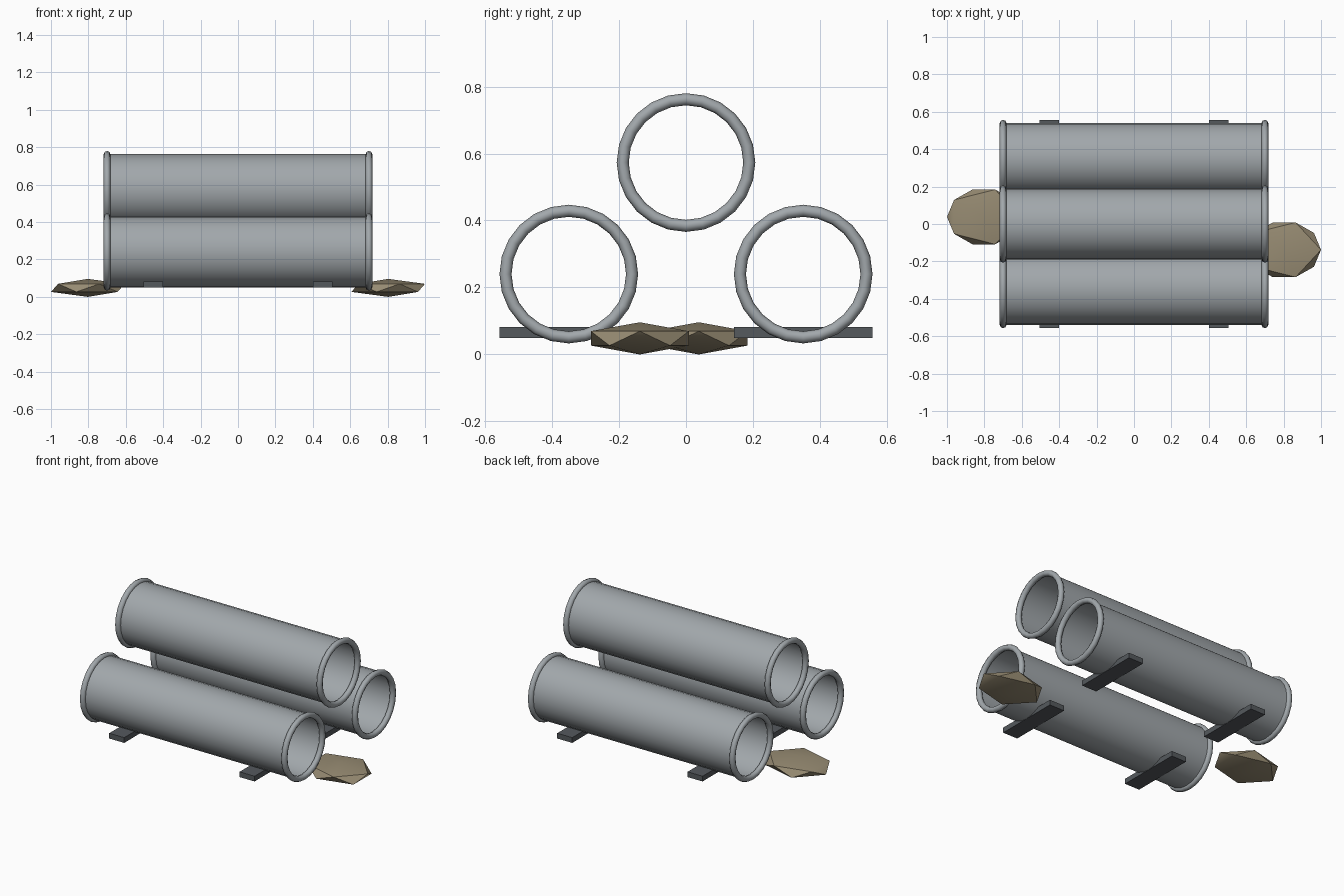
import bpy, math

if "Cube" in bpy.data.objects:
    bpy.data.objects.remove(bpy.data.objects["Cube"])

def material(name, rgb):
    m = bpy.data.materials.new(name)
    m.diffuse_color = (*rgb, 1)
    m.use_nodes = True
    m.node_tree.nodes["Principled BSDF"].inputs["Base Color"].default_value = m.diffuse_color
    return m

STEEL = material("steel", (0.36, 0.39, 0.41))
DARK = material("dark_metal", (0.09, 0.10, 0.11))
STONE = material("stone", (0.31, 0.26, 0.17))

def finish(name, mat, angle=None):
    ob = bpy.context.object
    ob.name = name
    ob.data.materials.append(mat)
    bpy.ops.object.transform_apply(location=False, rotation=True, scale=True)
    if angle:
        bpy.ops.object.shade_smooth_by_angle(angle=math.radians(angle))
    return ob

R, HALF = 0.19, 0.70
ALONG_X = (0, math.pi / 2, 0)

# Stacked open pipes, each with a rounded rim at both ends
for label, y, z in (("front", -0.35, 0.24), ("back", 0.35, 0.24), ("top", 0, 0.573)):
    bpy.ops.mesh.primitive_cylinder_add(vertices=24, radius=R, depth=2 * HALF,
                                        end_fill_type='NOTHING',
                                        location=(0, y, z), rotation=ALONG_X)
    finish(label + "_pipe", STEEL, 40)
    for side, sx in (("left", -1), ("right", 1)):
        bpy.ops.mesh.primitive_torus_add(major_segments=24, minor_segments=8,
                                         major_radius=R - 0.001, minor_radius=0.018,
                                         location=(sx * HALF, y, z), rotation=ALONG_X)
        finish(f"{label}_pipe_rim_{side}", STEEL, 60)

# Support blocks under the two lower pipes
for sx in (-1, 1):
    for sy in (-1, 1):
        bpy.ops.mesh.primitive_cube_add(size=1, location=(sx * 0.453, sy * 0.35, 0.066))
        bpy.context.object.scale = (0.104, 0.414, 0.033)
        finish("support_block", DARK)

# Flattened rocks at the pipe ends
for x, y in ((-0.803, 0.038), (0.803, -0.138)):
    bpy.ops.mesh.primitive_ico_sphere_add(subdivisions=1, radius=1, location=(x, y, 0.048))
    bpy.context.object.scale = (0.22, 0.172, 0.048)
    finish("rock", STONE, 40)
